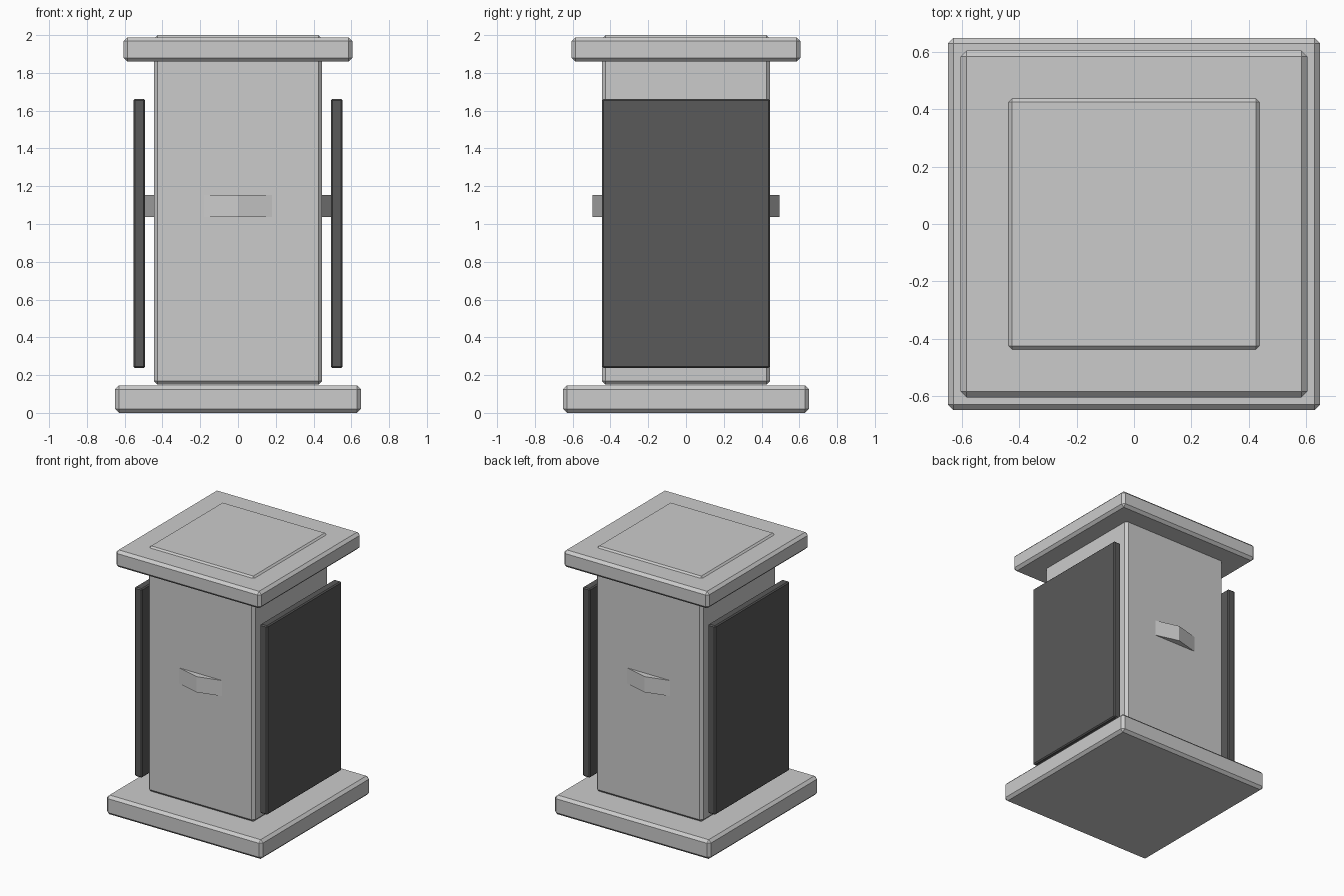
import bpy
import math

if "Cube" in bpy.data.objects:
    bpy.data.objects.remove(bpy.data.objects["Cube"])


def box(name, half_x, half_y, z0, z1, bevel, x=0.0, material=None):
    """Chamfered box spanning z0..z1."""
    bpy.ops.mesh.primitive_cube_add(size=1, location=(x, 0, (z0 + z1) / 2))
    obj = bpy.context.object
    obj.name = name
    obj.scale = (2 * half_x, 2 * half_y, z1 - z0)
    bpy.ops.object.transform_apply(location=False, rotation=False, scale=True)
    mod = obj.modifiers.new("Chamfer", "BEVEL")
    mod.width = bevel
    mod.segments = 1
    if material:
        obj.data.materials.append(material)
    return obj


dark = bpy.data.materials.new("dark_panel")
dark.diffuse_color = (0.1, 0.1, 0.1, 1)
dark.use_nodes = True
dark.node_tree.nodes["Principled BSDF"].inputs["Base Color"].default_value = dark.diffuse_color

# Plinth, column and overhanging cap; the column pokes through the cap
box("base_plinth", 0.65, 0.65, 0.0, 0.145, 0.02)
box("column", 0.446, 0.446, 0.15, 2.0, 0.02)
box("top_cap", 0.605, 0.605, 1.86, 1.988, 0.02)

# Dark panels standing off both sides
for side, sx in (("left", -1), ("right", 1)):
    box(side + "_panel", 0.031, 0.444, 0.237, 1.662, 0.008, x=sx * 0.523, material=dark)

# Twelve-sided band whose corners emerge from each column face
bpy.ops.mesh.primitive_cylinder_add(vertices=12, radius=0.494, depth=0.118,
                                    location=(0, 0, 1.095))
band = bpy.context.object
band.name = "middle_band"
bpy.ops.object.shade_smooth_by_angle(angle=math.radians(25))
